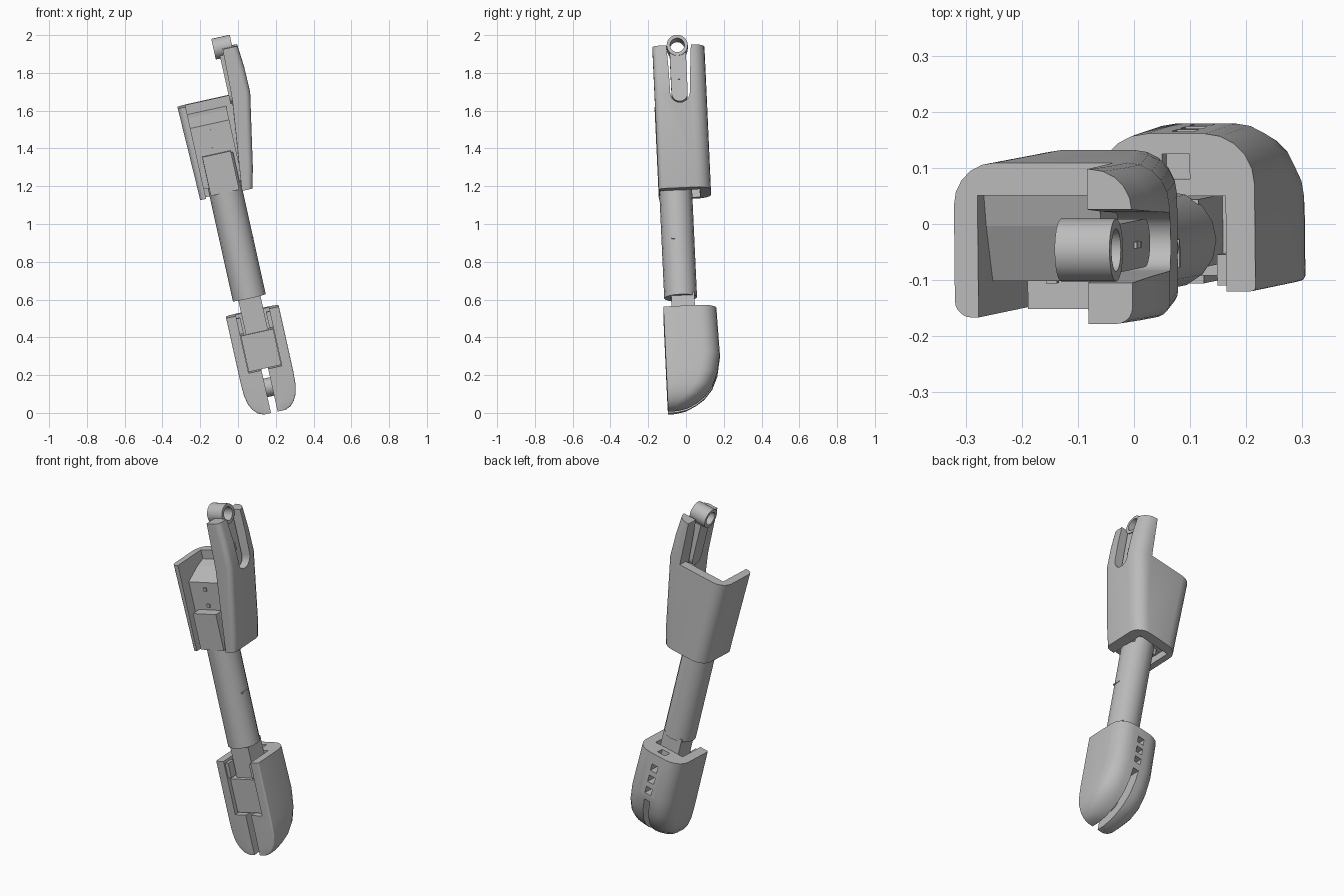
import bpy, bmesh, math
from mathutils import Matrix, Vector

scene = bpy.context.scene
if "Cube" in bpy.data.objects:
    bpy.data.objects.remove(bpy.data.objects["Cube"])

grey = bpy.data.materials.new("plain_grey")
grey.use_nodes = True
grey.diffuse_color = (0.5, 0.5, 0.5, 1)
grey.node_tree.nodes["Principled BSDF"].inputs["Base Color"].default_value = grey.diffuse_color

# The limb is built upright along z, then leaned with this frame
LEAN = (Matrix.Translation((0.195, 0, 0)) @ Matrix.Rotation(math.radians(-12.5), 4, "Y")
        @ Matrix.Rotation(math.radians(2.6), 4, "X"))


def finish(name, bm):
    bmesh.ops.recalc_face_normals(bm, faces=bm.faces)
    mesh = bpy.data.meshes.new(name)
    bm.to_mesh(mesh)
    bm.free()
    mesh.materials.append(grey)
    obj = bpy.data.objects.new(name, mesh)
    scene.collection.objects.link(obj)
    obj.matrix_world = LEAN
    return obj


def loft(name, rings):
    """Skin a list of equal-length point rings and cap both ends."""
    bm = bmesh.new()
    loops = [[bm.verts.new(p) for p in ring] for ring in rings]
    n = len(loops[0])
    for a, b in zip(loops, loops[1:]):
        for i in range(n):
            j = (i + 1) % n
            bm.faces.new((a[i], a[j], b[j], b[i]))
    bm.faces.new(loops[0])
    bm.faces.new(loops[-1])
    return finish(name, bm)


def rounded(u0, u1, v0, v1, w, front, back, steps=5):
    """Rounded rectangle ring with its own front and back corner radii."""
    corners = [(u1, v1, -1, -1, back, 0), (u0, v1, 1, -1, back, 1),
               (u0, v0, 1, 1, front, 2), (u1, v0, -1, 1, front, 3)]
    ring = []
    for u, v, su, sv, r, quarter in corners:
        for k in range(steps + 1):
            a = math.pi / 2 * (quarter + k / steps)
            ring.append((u + su * r + r * math.cos(a), v + sv * r + r * math.sin(a), w))
    return ring


def rect(u0, u1, v0, v1, w):
    return [(u0, v0, w), (u1, v0, w), (u1, v1, w), (u0, v1, w)]


def box(name, u0, u1, v0, v1, w0, w1):
    return loft(name, [rect(u0, u1, v0, v1, w0), rect(u0, u1, v0, v1, w1)])


def across(name, profile, u0, u1):
    """Extrude a (v, w) profile sideways."""
    return loft(name, [[(u, v, w) for v, w in profile] for u in (u0, u1)])


def disc(v, w, r, n=24):
    return [(v + r * math.cos(math.tau * i / n), w + r * math.sin(math.tau * i / n))
            for i in range(n)]


def cut(target, cutters):
    for c in cutters:
        mod = target.modifiers.new("cut", "BOOLEAN")
        mod.operation, mod.solver, mod.object = "DIFFERENCE", "EXACT", c
    bpy.context.view_layer.update()
    graph = bpy.context.evaluated_depsgraph_get()
    mesh = bpy.data.meshes.new_from_object(target.evaluated_get(graph))
    target.modifiers.clear()
    target.data = mesh
    for c in cutters:
        bpy.data.objects.remove(c)


def smooth(obj):
    bpy.ops.object.select_all(action="DESELECT")
    obj.select_set(True)
    bpy.context.view_layer.objects.active = obj
    bpy.ops.object.shade_smooth_by_angle(angle=math.radians(30))


# Lower shell: open at the front, curving forward to a split toe
stations = [(0.008, 0.06, -0.045), (0.02, 0.088, 0.01), (0.045, 0.112, 0.06), (0.08, 0.13, 0.105),
            (0.13, 0.14, 0.145), (0.2, 0.143, 0.175), (0.3, 0.143, 0.193), (0.55, 0.143, 0.186)]
lower = loft("lower_shell", [
    rounded(-h, h, -0.095, back, w, 0.008, min(0.09, 0.6 * (back + 0.095), 0.8 * h))
    for w, h, back in stations])
cutters = [box("pocket_cut", -0.09, 0.09, -0.2, 0.075, 0.24, 0.7),
           box("toe_slot_cut", -0.02, 0.016, -0.3, 0.3, -0.1, 0.27),
           box("rim_hole_cut", -0.025, 0.025, 0.105, 0.15, 0.515, 0.6)]
cutters += [box("back_hole_cut", -0.02, 0.02, 0.06, 0.3, w, w + 0.04) for w in (0.31, 0.38, 0.45)]
cut(lower, cutters)
smooth(lower)

# Pivot seen inside the toe slot
smooth(across("toe_pivot", disc(0.0, 0.14, 0.05), -0.03, 0.03))

# Sliding block with its narrower neck
box("slide_block", -0.088, 0.088, -0.072, 0.073, 0.245, 0.44)
box("slide_neck", -0.06, 0.06, -0.05, 0.073, 0.43, 0.64)
for side in (-1, 1):
    u = side * 0.082
    box("pocket_lip", u - 0.012, u + 0.012, -0.085, -0.03, 0.45, 0.535)

# Main tube
tube = loft("main_tube", [
    [(0.089 * math.cos(math.tau * i / 16), 0.087 * math.sin(math.tau * i / 16), w) for i in range(16)]
    for w in (0.625, 0.9, 1.2, 1.4)])
smooth(tube)
box("tube_slit", 0.083, 0.09, -0.035, 0.015, 0.927, 0.934)

# Upper shell: open at the front, with one side rising into a forked fin
upper = loft("upper_shell", [
    rounded(left, right, -0.09, 0.186, w, 0.03, 0.075)
    for w, left, right in ((1.19, -0.142, 0.142), (1.3, -0.144, 0.168),
                           (1.69, -0.153, 0.24), (1.82, -0.153, 0.238), (1.945, -0.153, 0.228))])
cavity = loft("cavity_cut", [rect(-0.11, right, -0.3, 0.128, w) for w, right in
                             ((1.1, 0.075), (1.19, 0.084), (1.67, 0.139), (2.1, 0.15))])
top = loft("top_cut", [rect(-0.4, right, -0.4, 0.4, w) for w, right in ((1.69, 0.14), (2.1, 0.151))])
arc = [math.pi + math.pi * k / 10 for k in range(11)]
fork = [(0.045 + 0.052 * math.cos(a), 1.685 + 0.052 * math.sin(a)) for a in arc]
fork += [(0.105, 1.82), (0.125, 2.1), (-0.025, 2.1), (-0.01, 1.82)]
cut(upper, [cavity, top, across("fork_cut", fork, 0.0, 0.4)])
smooth(upper)

# Lining inside the shell, with a sloped top and the guide box in front
lining = [(-0.03, 1.24), (0.135, 1.24), (0.135, 1.64), (0.07, 1.62), (-0.03, 1.57)]
loft("lining", [[(lo if side == 0 else lo2, v, w) for v, w in lining]
                for side, lo, lo2 in ((0, -0.115, 0), (1, 0, 0.1))])
box("guide_box", -0.082, 0.072, -0.088, 0.06, 1.2, 1.41)
for w in (1.425, 1.52):
    box("lining_bolt", -0.02, 0.0, -0.036, -0.029, w, w + 0.02)

# Tongue in the fork, ending in a hinge eye
tongue = [(0.043 + 0.043 * math.cos(a), 1.69 + 0.043 * math.sin(a)) for a in arc]
tongue += [(0.086, 1.91), (0.0, 1.91)]
plate = across("hinge_tongue", tongue, 0.125, 0.195)
cut(plate, [across("eye_gap_cut", disc(0.042, 1.95, 0.05), 0.0, 0.4)])
for w in (1.74, 1.765):
    box("tongue_pin", 0.193, 0.2, 0.037, 0.049, w, w + 0.015)
eye = across("hinge_eye", disc(0.042, 1.95, 0.056), 0.1, 0.2)
cut(eye, [across("eye_cut", disc(0.042, 1.95, 0.038), 0.0, 0.4)])
smooth(eye)
